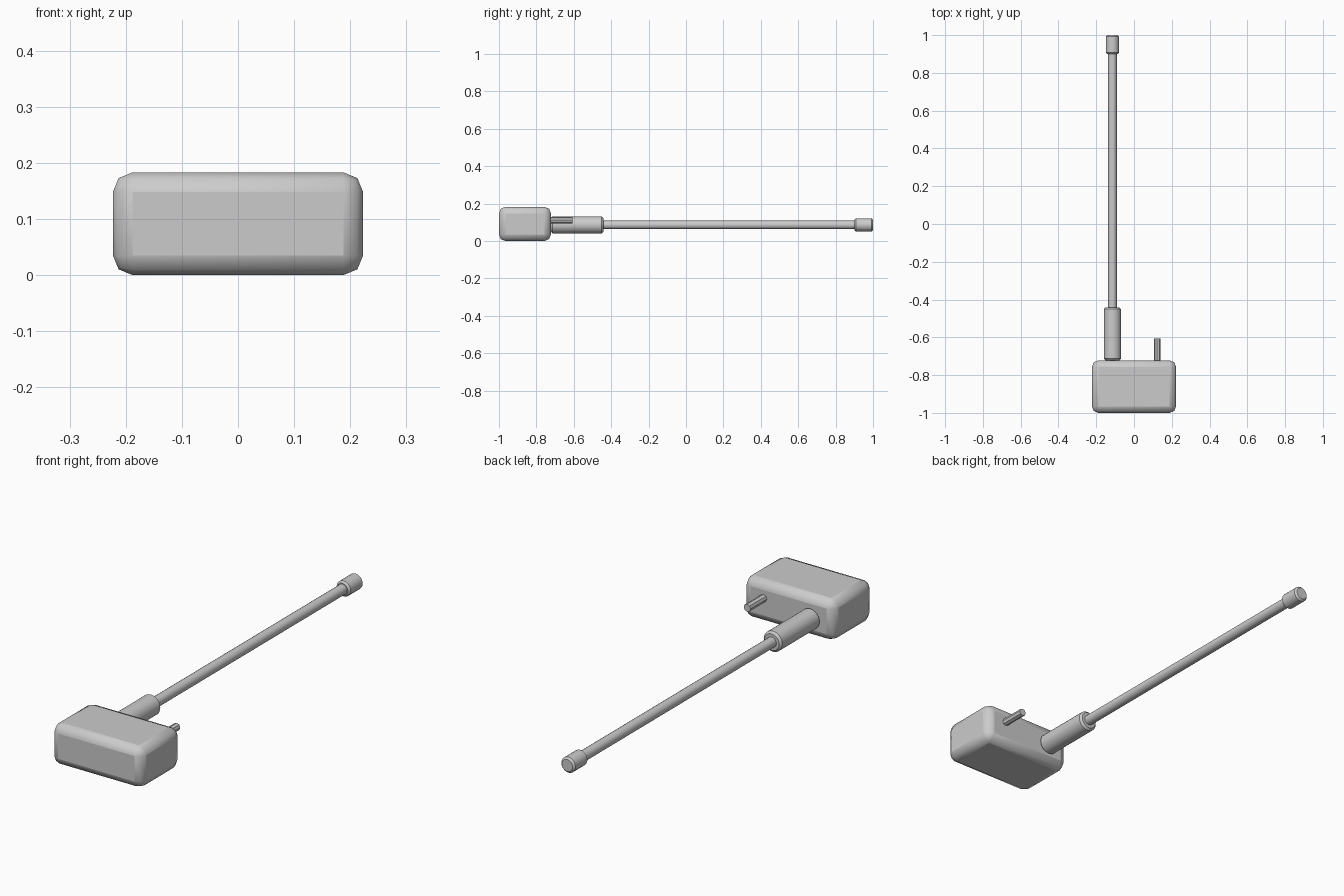
import bpy, bmesh, math
from mathutils import Matrix

if "Cube" in bpy.data.objects:
    bpy.data.objects.remove(bpy.data.objects["Cube"])


def finish(name, bm, bevel=0.0, segments=2, smooth=40):
    mesh = bpy.data.meshes.new(name)
    bm.to_mesh(mesh)
    bm.free()
    obj = bpy.data.objects.new(name, mesh)
    bpy.context.collection.objects.link(obj)
    if bevel:
        mod = obj.modifiers.new("Bevel", "BEVEL")
        mod.width = bevel
        mod.segments = segments
        mod.limit_method = "ANGLE"
        mod.angle_limit = math.radians(50)
    bpy.ops.object.select_all(action="DESELECT")
    obj.select_set(True)
    bpy.context.view_layer.objects.active = obj
    bpy.ops.object.shade_smooth_by_angle(angle=math.radians(smooth))
    return obj


def rod(name, x, z, radius, y0, y1, sides, bevel=0.0, smooth=40):
    """Cylinder lying along y from y0 to y1."""
    bm = bmesh.new()
    place = Matrix.Translation((x, (y0 + y1) / 2, z)) @ Matrix.Rotation(math.pi / 2, 4, "X")
    bmesh.ops.create_cone(bm, cap_ends=True, segments=sides, radius1=radius,
                          radius2=radius, depth=y1 - y0, matrix=place)
    return finish(name, bm, bevel, 1, smooth)


# Rounded box housing
bm = bmesh.new()
bmesh.ops.create_cube(bm, size=1, matrix=Matrix.Translation((0, -0.861, 0.0915))
                      @ Matrix.Diagonal((0.446, 0.278, 0.183, 1)))
finish("housing", bm, bevel=0.035, segments=2, smooth=50)

# Long shaft with its collar and end tip
SHAFT_X, SHAFT_Z = -0.114, 0.086
rod("collar", SHAFT_X, SHAFT_Z, 0.046, -0.722, -0.442, 24, bevel=0.009)
rod("shaft", SHAFT_X, SHAFT_Z, 0.023, -0.46, 0.92, 16)
rod("tip", SHAFT_X, SHAFT_Z, 0.035, 0.9, 1.0, 20, bevel=0.008)

# Short pin beside the collar
rod("pin", 0.123, 0.112, 0.017, -0.73, -0.607, 8, smooth=30)
